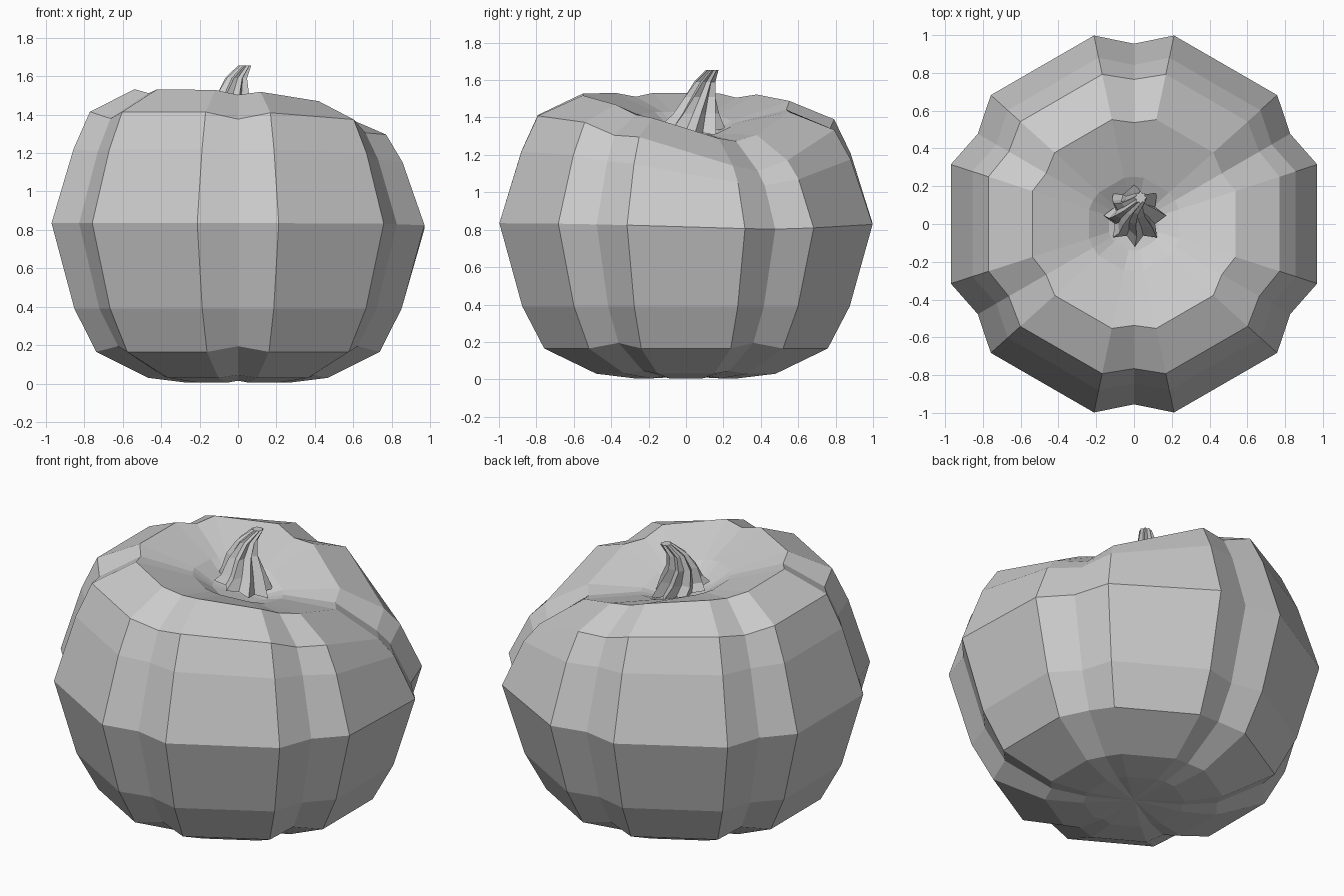
import bpy, bmesh, math

cube = bpy.data.objects.get("Cube")
if cube:
    bpy.data.objects.remove(cube)

grey = bpy.data.materials.new("plain_grey")
grey.use_nodes = True
colour = (0.6, 0.6, 0.6, 1)
grey.diffuse_color = colour
grey.node_tree.nodes["Principled BSDF"].inputs["Base Color"].default_value = colour


def dent(x, y, z):
    """Sunken shoulder at the back left of the top."""
    spread = math.exp(-((x - 0.7) ** 2 + (y - 0.33) ** 2) / 0.4)
    depth = min(1, max(0, (z - 0.6) / 0.8)) ** 1.7
    return (x, y, z - 0.28 * spread * depth)


def loft(name, rings, start=None, end=None):
    """Skin rings of points, closing each end with a fan or a flat cap."""
    bm = bmesh.new()
    loops = [[bm.verts.new(p) for p in ring] for ring in rings]
    n = len(loops[0])
    for a, b in zip(loops, loops[1:]):
        for i in range(n):
            j = (i + 1) % n
            bm.faces.new((a[i], a[j], b[j], b[i]))
    for loop, tip in ((loops[0], start), (loops[-1], end)):
        if tip:
            centre = bm.verts.new(tip)
            for i in range(n):
                bm.faces.new((loop[i], loop[(i + 1) % n], centre))
        else:
            bm.faces.new(loop)
    bmesh.ops.recalc_face_normals(bm, faces=bm.faces)
    mesh = bpy.data.meshes.new(name)
    bm.to_mesh(mesh)
    bm.free()
    mesh.materials.append(grey)
    obj = bpy.data.objects.new(name, mesh)
    bpy.context.collection.objects.link(obj)
    return obj


# Body profile: lobe radius, height, groove radius factor, groove height offset
profile = [
    (0.28, 0.005, 0.95, 0.01), (0.49, 0.03, 0.94, 0.015),
    (0.775, 0.165, 0.93, 0.03), (0.895, 0.39, 0.93, 0.0),
    (1.02, 0.835, 0.936, 0.0), (0.90, 1.22, 0.935, -0.01),
    (0.81, 1.415, 0.945, -0.035), (0.565, 1.535, 0.95, -0.02),
    (0.25, 1.45, 1.0, 0.0), (0.14, 1.39, 1.0, 0.0),
]
body_rings = []
for radius, height, groove, offset in profile:
    ring = []
    for lobe in range(6):
        for angle, factor, lift in ((-18, 1, 0), (18, 1, 0), (30, groove, offset)):
            a = math.radians(lobe * 60 + angle)
            r = radius * factor
            ring.append(dent(r * math.cos(a), r * math.sin(a), height + lift))
    body_rings.append(ring)
loft("pumpkin_body", body_rings, (0, 0, 0.015), dent(0, 0, 1.37))

# Ridged, twisted stem: centre x, centre y, height, ridge radius
stem_path = [
    (0.005, 0.045, 1.42, 0.165), (-0.01, 0.055, 1.42, 0.125),
    (-0.025, 0.075, 1.51, 0.088), (-0.01, 0.1, 1.59, 0.058),
    (0.035, 0.14, 1.655, 0.034),
]
ridges = 8
stem_rings = []
for level, (cx, cy, z, radius) in enumerate(stem_path):
    ring = []
    for i in range(ridges * 2):
        a = math.pi * i / ridges + 0.2 * level
        r = radius * (0.7 if i % 2 else 1)
        p = (cx + r * math.cos(a), cy + r * math.sin(a), z)
        # The foot follows the sunken top; the cut end leans over
        ring.append(dent(*p) if level == 0 else p)
    stem_rings.append(ring)
loft("stem", stem_rings)
